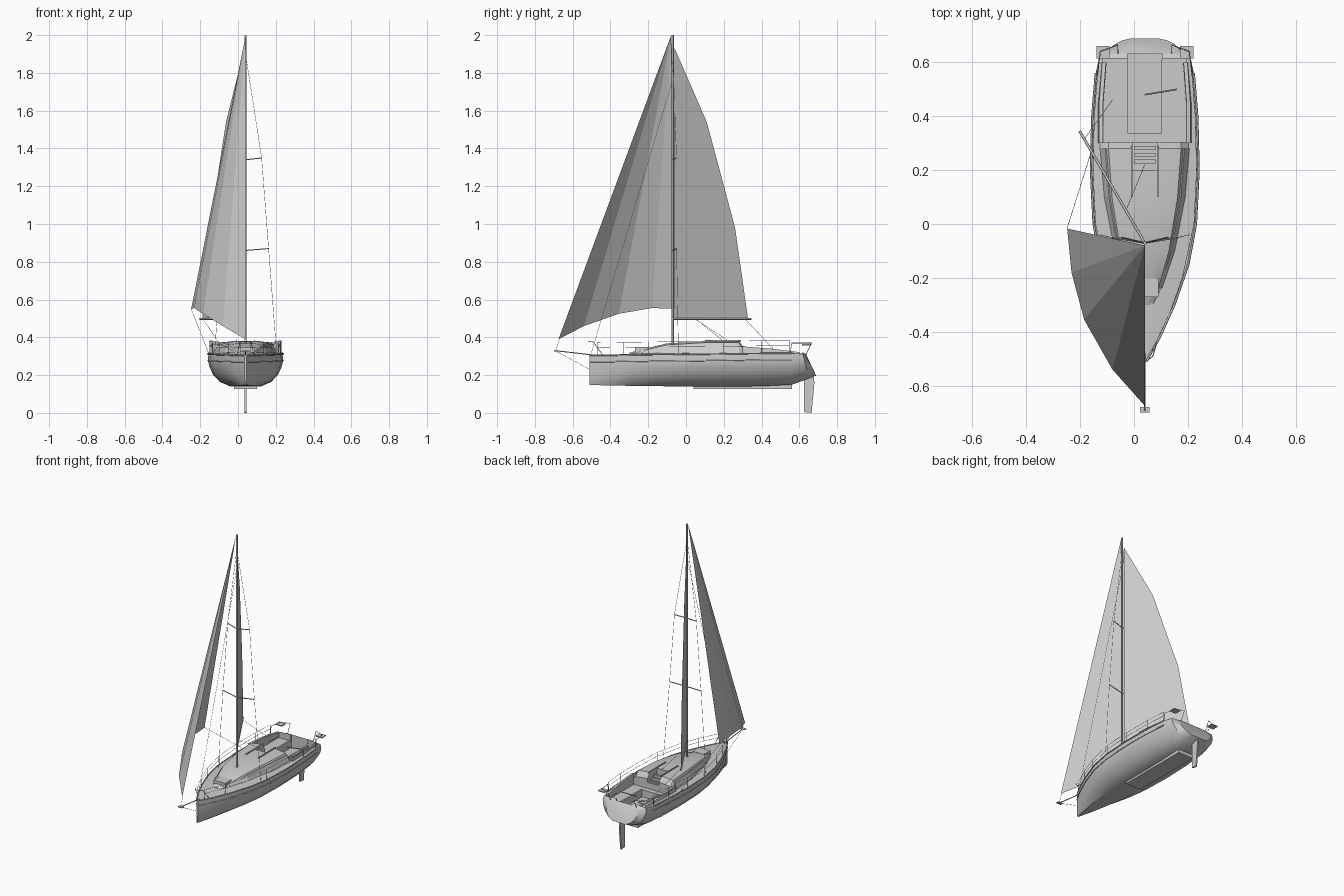
import bpy, bmesh
from mathutils import Vector

if "Cube" in bpy.data.objects:
    bpy.data.objects.remove(bpy.data.objects["Cube"], do_unlink=True)

CX = 0.04  # centreline of the boat


def finish(name, bm, smooth=None):
    bmesh.ops.recalc_face_normals(bm, faces=bm.faces)
    me = bpy.data.meshes.new(name)
    bm.to_mesh(me)
    bm.free()
    ob = bpy.data.objects.new(name, me)
    ob.location.x = CX
    bpy.context.collection.objects.link(ob)
    if smooth:
        bpy.ops.object.select_all(action='DESELECT')
        ob.select_set(True)
        bpy.context.view_layer.objects.active = ob
        bpy.ops.object.shade_smooth_by_angle(angle=smooth)
    return ob


def loft(name, rings, smooth=None):
    """Skin a row of closed rings and cap both ends."""
    bm = bmesh.new()
    rows = [[bm.verts.new(p) for p in ring] for ring in rings]
    n = len(rows[0])
    for a, b in zip(rows, rows[1:]):
        for i in range(n):
            j = (i + 1) % n
            bm.faces.new((a[i], a[j], b[j], b[i]))
    bm.faces.new(rows[0])
    bm.faces.new(rows[-1])
    return finish(name, bm, smooth)


def box(name, lo, hi):
    rings = [[(lo[0], y, lo[2]), (hi[0], y, lo[2]), (hi[0], y, hi[2]), (lo[0], y, hi[2])]
             for y in (lo[1], hi[1])]
    return loft(name, rings)


def tube(name, points, r=0.0015, sides=6):
    """Bent round bar through the points, swept with mitred joints."""
    pts = [Vector(p) for p in points]
    cu = bpy.data.curves.new(name, 'CURVE')
    cu.dimensions = '3D'
    cu.bevel_depth = r
    cu.bevel_resolution = max(0, (sides - 4) // 2)
    cu.use_fill_caps = True
    sp = cu.splines.new('POLY')
    sp.points.add(len(pts) - 1)
    for q, p in zip(sp.points, pts):
        q.co = (*p, 1)
    ob = bpy.data.objects.new(name, cu)
    ob.location.x = CX
    bpy.context.collection.objects.link(ob)
    return ob


def sheet(name, points, faces):
    bm = bmesh.new()
    vs = [bm.verts.new(p) for p in points]
    for f in faces:
        bm.faces.new([vs[i] for i in f])
    return finish(name, bm)


def cut(ob, lo, hi):
    cutter = box("cutter", lo, hi)
    cutter.hide_render = True
    mod = ob.modifiers.new("cut", 'BOOLEAN')
    mod.object = cutter
    mod.solver = 'EXACT'
    bpy.context.view_layer.objects.active = ob
    bpy.ops.object.modifier_apply(modifier=mod.name)
    bpy.data.objects.remove(cutter, do_unlink=True)


# Hull stations: y, half width, keel height, sheer height, aft rake of the top
STATIONS = [(-0.51, 0.006, 0.145, 0.305, 0), (-0.42, 0.056, 0.142, 0.305, 0),
            (-0.30, 0.11, 0.14, 0.307, 0), (-0.15, 0.162, 0.138, 0.309, 0),
            (0.0, 0.19, 0.136, 0.31, 0), (0.2, 0.2, 0.136, 0.312, 0),
            (0.4, 0.195, 0.138, 0.315, 0), (0.56, 0.182, 0.146, 0.315, 0),
            (0.65, 0.168, 0.178, 0.312, 0.03), (0.69, 0.125, 0.195, 0.305, 0.055)]
SECTION = [(0.4, 0.02), (0.68, 0.16), (0.86, 0.38), (0.96, 0.62), (1, 0.82), (0.98, 1)]


def mirrored(half):
    return half + [(-x, y, z) for x, y, z in reversed(half)]


def beam(y):
    """Half width and sheer height of the hull at y."""
    for a, b in zip(STATIONS, STATIONS[1:]):
        if y <= b[0]:
            t = (y - a[0]) / (b[0] - a[0])
            return a[1] + t * (b[1] - a[1]), a[3] + t * (b[3] - a[3])
    return STATIONS[-1][1], STATIONS[-1][3]


rings = []
for y, w, k, s, rake in STATIONS:
    half = [(w * fx, y - rake * fz, k + (s - k) * fz) for fx, fz in SECTION]
    half.append((w * 0.5, y - rake, s + 0.05 * w))
    rings.append(mirrored(half))
hull = loft("hull", rings, 0.5)

# Cockpit seats and sunken sole
cut(hull, (-0.155, 0.3, 0.275), (0.155, 0.615, 0.4))
cut(hull, (-0.065, 0.335, 0.225), (0.065, 0.63, 0.4))
for x in (-0.068, 0.068):
    box("seat_edge", (x - 0.006, 0.335, 0.27), (x + 0.006, 0.615, 0.28))

# Keel shoe and rudder
box("keel_shoe", (-0.06, 0.04, 0.126), (0.06, 0.56, 0.15))
blade = [(0.625, 0.004), (0.665, 0.0), (0.68, 0.16), (0.675, 0.2), (0.625, 0.2)]
loft("rudder", [[(x, y, z) for y, z in blade] for x in (-0.005, 0.005)])
tube("tiller", [(0.12, 0.5, 0.31), (0, 0.48, 0.3)], 0.003)

# Cabin trunk: y, half width, roof height
CABIN = [(-0.3, 0.03, 0.318), (-0.24, 0.062, 0.335), (-0.1, 0.112, 0.368),
         (0.1, 0.152, 0.38), (0.28, 0.168, 0.38), (0.305, 0.168, 0.345)]
rings = []
for y, w, z in CABIN:
    rings.append(mirrored([(w, y, 0.29), (w, y, 0.312), (w * 0.8, y, z - 0.008),
                           (w * 0.4, y, z)]))
cabin = loft("cabin", rings, 0.4)
cut(cabin, (-0.045, 0.2, 0.32), (0.045, 0.32, 0.42))
for i in range(3):
    y = 0.225 + i * 0.025
    box("companionway_step", (-0.04, y, 0.32), (0.04, y + 0.014, 0.35 - i * 0.01))
for x in (-0.048, 0.048):
    box("hatch_runner", (x - 0.003, 0.1, 0.375), (x + 0.003, 0.29, 0.387))
box("fore_hatch", (-0.04, -0.27, 0.315), (0.05, -0.2, 0.346))

for side in (-1, 1):
    # Long cabin window
    rings = []
    for y, w, z in CABIN[1:5]:
        lo, hi = (w * 0.96, 0.32), (w * 0.85, z - 0.018)
        rings.append([(side * (x + d), y, h) for x, h, d in
                      ((lo[0], lo[1], 0), (lo[0], lo[1], 0.004),
                       (hi[0], hi[1], 0.004), (hi[0], hi[1], 0))])
    loft("cabin_window", rings)

    # Cockpit coaming
    rings = []
    for y, x, top in ((0.3, 0.163, 0.352), (0.45, 0.163, 0.34), (0.6, 0.152, 0.322)):
        rings.append([(side * (x - 0.01), y, 0.29), (side * (x + 0.014), y, 0.29),
                      (side * (x + 0.006), y, top), (side * (x - 0.008), y, top)])
    loft("cockpit_coaming", rings)

    # Rubbing strakes along the hull
    ys = [s[0] for s in STATIONS[:8]]
    for drop, r in ((0.0, 0.004), (0.035, 0.003)):
        tube("rubbing_strake", [(side * beam(y)[0], y, beam(y)[1] - drop) for y in ys], r)

    # Stanchions, lifelines and stern rail
    posts = [-0.47, -0.33, -0.2, 0.0, 0.2, 0.4, 0.55]
    for h in (0.04, 0.067):
        tube("lifeline", [(side * beam(y)[0] * 0.96, y, beam(y)[1] + h) for y in posts], 0.001)
    for y in posts:
        w, s = beam(y)
        tube("stanchion", [(side * w * 0.96, y, s), (side * w * 0.96, y, s + 0.067)], 0.0015)
    tube("stern_rail", [(side * 0.175, 0.55, 0.31), (side * 0.175, 0.56, 0.37),
                        (side * 0.165, 0.64, 0.37), (side * 0.1, 0.665, 0.37),
                        (side * 0.1, 0.63, 0.3)], 0.002)
    x = side * 0.155
    box("stern_seat", (x - 0.025, 0.615, 0.358), (x + 0.025, 0.66, 0.364))

    # Spreaders and shrouds
    tips = [(0.16, 0.4), (0.122, 0.87), (0.085, 1.35)]
    for x, z in tips[1:]:
        tube("spreader", [(0, -0.07, z - 0.01), (side * x, -0.05, z)], 0.003)
    tube("shroud", [(side * 0.165, -0.04, 0.31), (side * 0.122, -0.05, 0.87),
                    (side * 0.085, -0.05, 1.35), (0, -0.07, 1.9)], 0.001)

# Mast, boom and bowsprit
tube("mast", [(0, -0.07, 0.33), (0, -0.07, 2.0)], 0.006, 8)
tube("boom", [(0, -0.07, 0.498), (-0.242, 0.345, 0.498)], 0.005, 8)
tube("bowsprit", [(0, -0.48, 0.305), (0, -0.695, 0.33)], 0.003)
box("bowsprit_plate", (-0.018, -0.7, 0.326), (0.018, -0.68, 0.331))
tube("bobstay", [(0, -0.69, 0.328), (0, -0.51, 0.23)], 0.001)
tube("tack_line", [(0, -0.69, 0.33), (0, -0.67, 0.39)], 0.001)
tube("bow_rail", [(-0.045, -0.44, 0.305), (-0.03, -0.49, 0.375), (0, -0.515, 0.378),
                  (0.03, -0.49, 0.375), (0.045, -0.44, 0.305)], 0.002)

# Running lines
tube("forestay", [(0, -0.505, 0.305), (0, -0.075, 1.75)], 0.001)
tube("boom_vang", [(-0.07, 0.05, 0.495), (0, 0.22, 0.385)], 0.001)
tube("mainsheet", [(-0.225, 0.315, 0.495), (-0.12, 0.46, 0.34)], 0.001)
tube("jib_sheet", [(-0.288, -0.015, 0.55), (-0.195, 0.28, 0.315)], 0.001)

# Mainsail, flat and swung out along the boom
leech = [(-0.06, 1.93), (0.11, 1.54), (0.26, 0.98), (0.328, 0.5), (-0.06, 0.5)]
sheet("mainsail", [(-(y + 0.07) * 0.575, y, z) for y, z in leech], [range(5)])

# Headsail, a fan of flat panels from the masthead
foot = [(0, -0.675, 0.39), (-0.12, -0.54, 0.46), (-0.225, -0.355, 0.525),
        (-0.272, -0.18, 0.555), (-0.288, -0.017, 0.55)]
sheet("headsail", [(0, -0.08, 1.995)] + foot, [(0, i, i + 1) for i in range(1, 5)])
